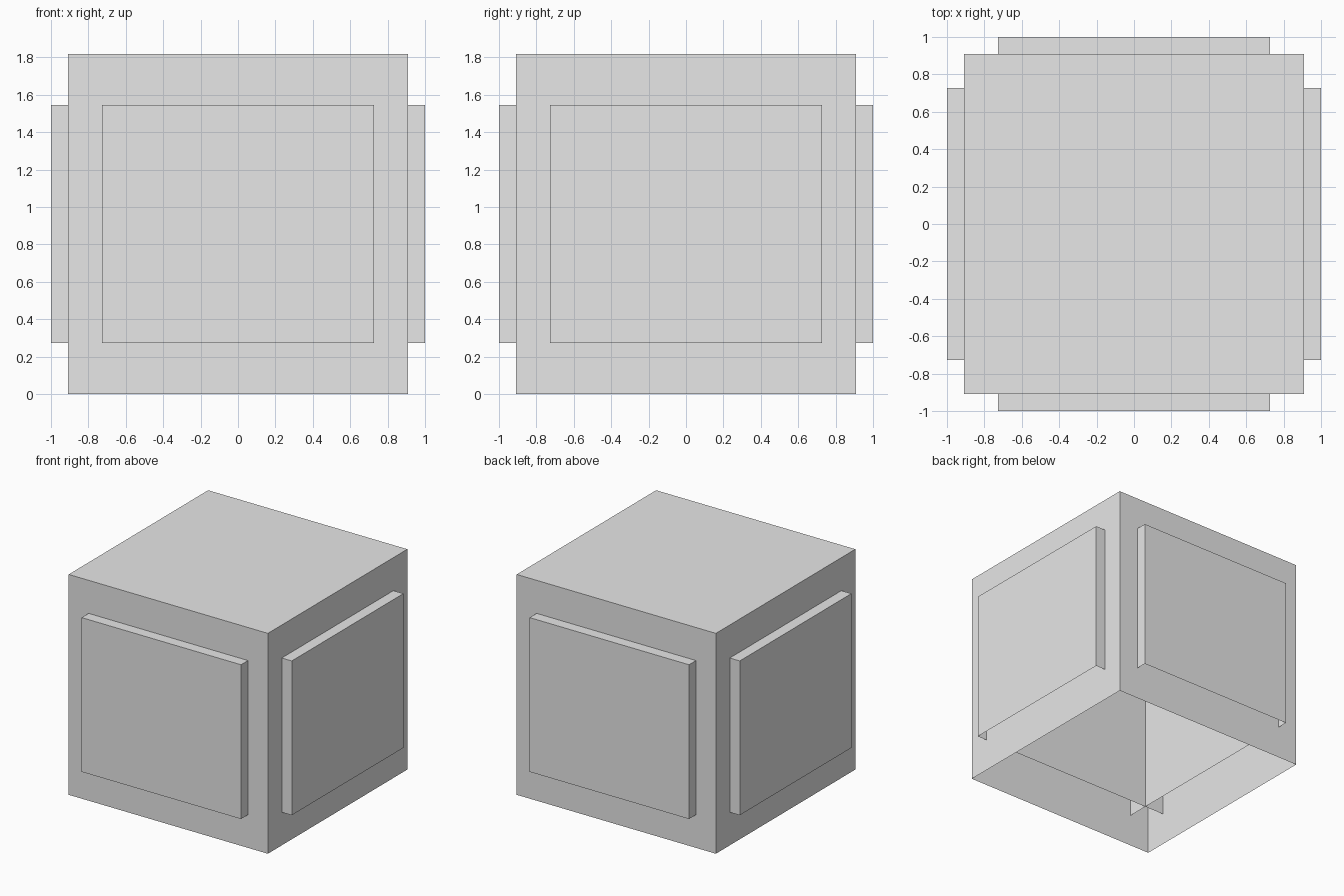
import bpy, bmesh
from mathutils import Matrix

if "Cube" in bpy.data.objects:
    bpy.data.objects.remove(bpy.data.objects["Cube"])

SIDE = 2 / 1.1          # edge of the main cube
PANEL = 0.8 * SIDE      # width of the raised side panels

grey = bpy.data.materials.new("light_grey")
grey.diffuse_color = (0.8, 0.8, 0.8, 1)
grey.use_nodes = True
grey.node_tree.nodes["Principled BSDF"].inputs["Base Color"].default_value = grey.diffuse_color


def open_box(name, size_x, size_y, z_low, z_high):
    """Box centred on the z axis with its underside left open."""
    bm = bmesh.new()
    bmesh.ops.create_cube(bm, size=1)
    bm.transform(Matrix.Translation((0, 0, (z_low + z_high) / 2))
                 @ Matrix.Diagonal((size_x, size_y, z_high - z_low, 1)))
    bm.normal_update()
    underside = [f for f in bm.faces if f.normal.z < -0.5]
    bmesh.ops.delete(bm, geom=underside, context='FACES')
    mesh = bpy.data.meshes.new(name)
    bm.to_mesh(mesh)
    bm.free()
    mesh.materials.append(grey)
    obj = bpy.data.objects.new(name, mesh)
    bpy.context.collection.objects.link(obj)


# Main cube shell
open_box("cube_shell", SIDE, SIDE, 0, SIDE)

# Two crossing boxes whose ends stand out as panels on all four sides
open_box("left_right_panels", 2, PANEL, 0.15 * SIDE, 0.85 * SIDE)
open_box("front_back_panels", PANEL, 2, 0.15 * SIDE, 0.85 * SIDE)
